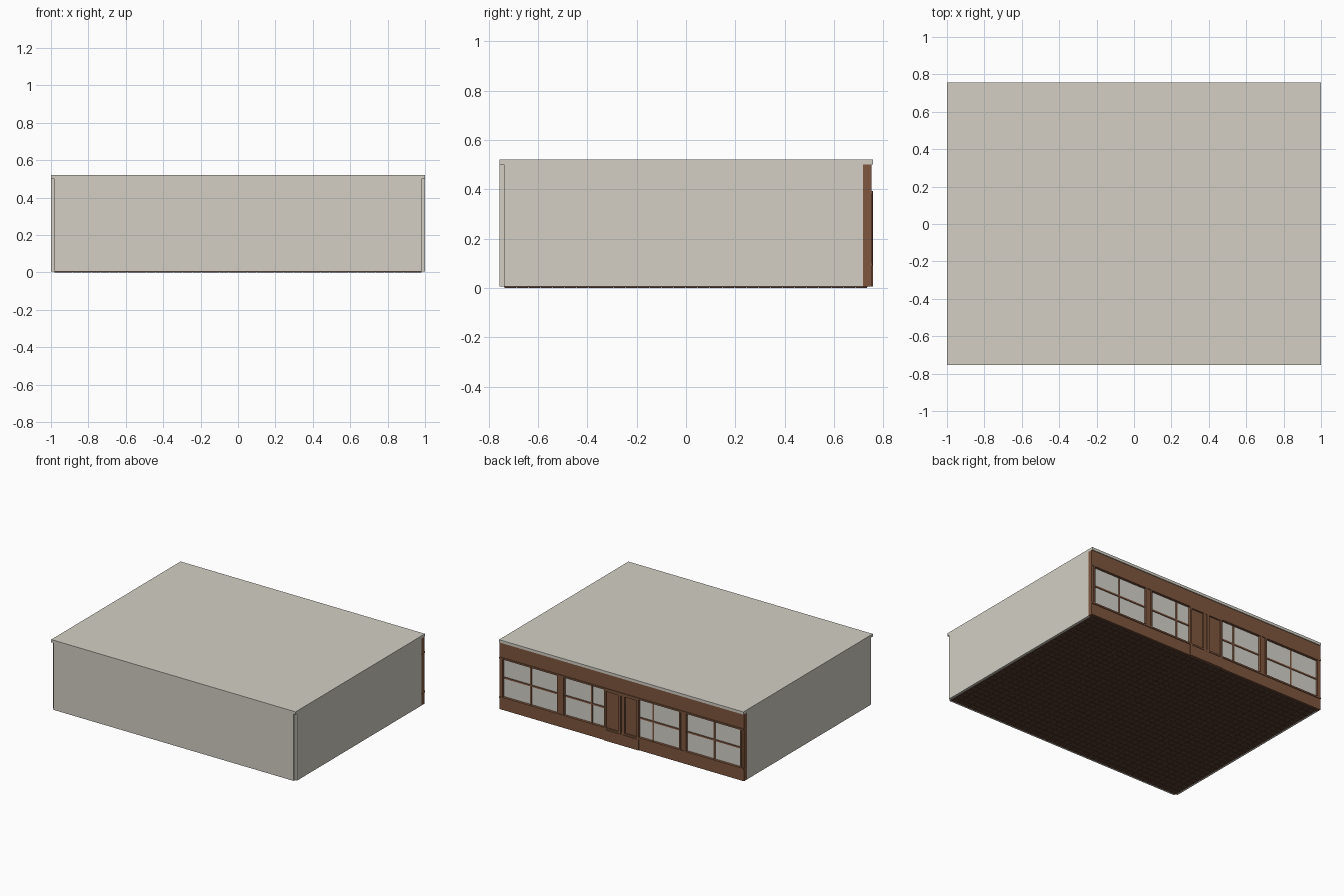
import bpy, bmesh

if "Cube" in bpy.data.objects:
    bpy.data.objects.remove(bpy.data.objects["Cube"])


def material(name, rgb):
    # sRGB 0-255 to linear
    lin = [((c / 255 + 0.055) / 1.055) ** 2.4 for c in rgb]
    m = bpy.data.materials.new(name)
    m.diffuse_color = (*lin, 1)
    m.use_nodes = True
    m.node_tree.nodes["Principled BSDF"].inputs["Base Color"].default_value = m.diffuse_color
    return m


PLASTER = material("plaster", (211, 207, 196))
GLASS = material("pale_glass", (213, 210, 202))
WOOD = material("brown_wood", (127, 86, 62))
FLOOR = material("dark_floor", (90, 64, 50))


def boxes(name, mat, spans):
    """One object from boxes given as (x0, x1, y0, y1, z0, z1)."""
    bm = bmesh.new()
    for x0, x1, y0, y1, z0, z1 in spans:
        verts = bmesh.ops.create_cube(bm, size=1)["verts"]
        for v in verts:
            v.co.x = x1 if v.co.x > 0 else x0
            v.co.y = y1 if v.co.y > 0 else y0
            v.co.z = z1 if v.co.z > 0 else z0
    mesh = bpy.data.meshes.new(name)
    bm.to_mesh(mesh)
    bm.free()
    mesh.materials.append(mat)
    ob = bpy.data.objects.new(name, mesh)
    bpy.context.collection.objects.link(ob)
    return ob


TOP, BASE = 0.50, 0.005        # wall top and wall foot
Y0, Y1 = 0.718, 0.751          # shop front thickness
SILL, HEAD = 0.10, 0.38        # window opening

# Plain shell: roof, front wall and side walls with open corner notches
boxes("roof", PLASTER, [(-1, 1, -0.755, 0.757, TOP, 0.52)])
boxes("front_wall", PLASTER, [(-0.982, 0.982, -0.755, -0.737, BASE, TOP)])
for side, x in (("left", -1), ("right", 0.982)):
    boxes(side + "_wall", PLASTER, [(x, x + 0.018, -0.737, Y0, BASE, TOP)])

# Floor: thin slab over small tiles
boxes("floor_slab", FLOOR, [(-0.982, 0.982, -0.737, 0.735, 0.003, BASE)])
NX, NY = 40, 30
dx, dy, gap = 1.964 / NX, 1.472 / NY, 0.001
boxes("floor_tiles", FLOOR, [
    (-0.982 + i * dx + gap, -0.982 + (i + 1) * dx - gap,
     -0.737 + j * dy + gap, -0.737 + (j + 1) * dy - gap, 0, 0.003)
    for i in range(NX) for j in range(NY)])

# Shop front: four equal window bays
for n, cx in enumerate((-0.75, -0.25, 0.25, 0.75), 1):
    l, r = cx - 0.25, cx + 0.25
    wl, wr = cx - 0.222, cx + 0.222
    boxes(f"bay_{n}_wall", WOOD, [
        (l, r, Y0, Y1, BASE, SILL), (l, r, Y0, Y1, HEAD, TOP),
        (l, wl, Y0, Y1, SILL, HEAD), (wr, r, Y0, Y1, SILL, HEAD)])
    boxes(f"bay_{n}_glass", GLASS, [(wl, wr, 0.732, 0.737, SILL, HEAD)])
    boxes(f"bay_{n}_bars", WOOD, [
        (cx - 0.006, cx + 0.006, 0.727, 0.742, SILL, HEAD),
        (wl, wr, 0.727, 0.742, 0.234, 0.246)])
    # Raised frame on both faces
    boxes(f"bay_{n}_frame", WOOD, [
        (l, r, 0.713, 0.756, SILL - 0.012, SILL),
        (l, r, 0.713, 0.756, HEAD, HEAD + 0.012),
        (wl - 0.012, wl, 0.713, 0.756, SILL, HEAD),
        (wr, wr + 0.012, 0.713, 0.756, SILL, HEAD)])

# Double door overlapping the two middle bays, with recessed panels
D0, D1, DT = 0.712, 0.757, 0.392
rails = [(-0.14, 0.14, D0, D1, BASE, 0.085), (-0.14, 0.14, D0, D1, 0.37, DT)]
panels = []
for s in (-1, 1):
    for a, b in ((0.004, 0.018), (0.126, 0.14)):
        rails.append((min(s * a, s * b), max(s * a, s * b), D0, D1, 0.085, 0.37))
    panels.append((min(s * 0.018, s * 0.126), max(s * 0.018, s * 0.126),
                   0.722, 0.747, 0.085, 0.37))
panels.append((-0.004, 0.004, 0.722, 0.747, 0.085, 0.37))
boxes("door_frame", WOOD, rails)
boxes("door_panels", WOOD, panels)
